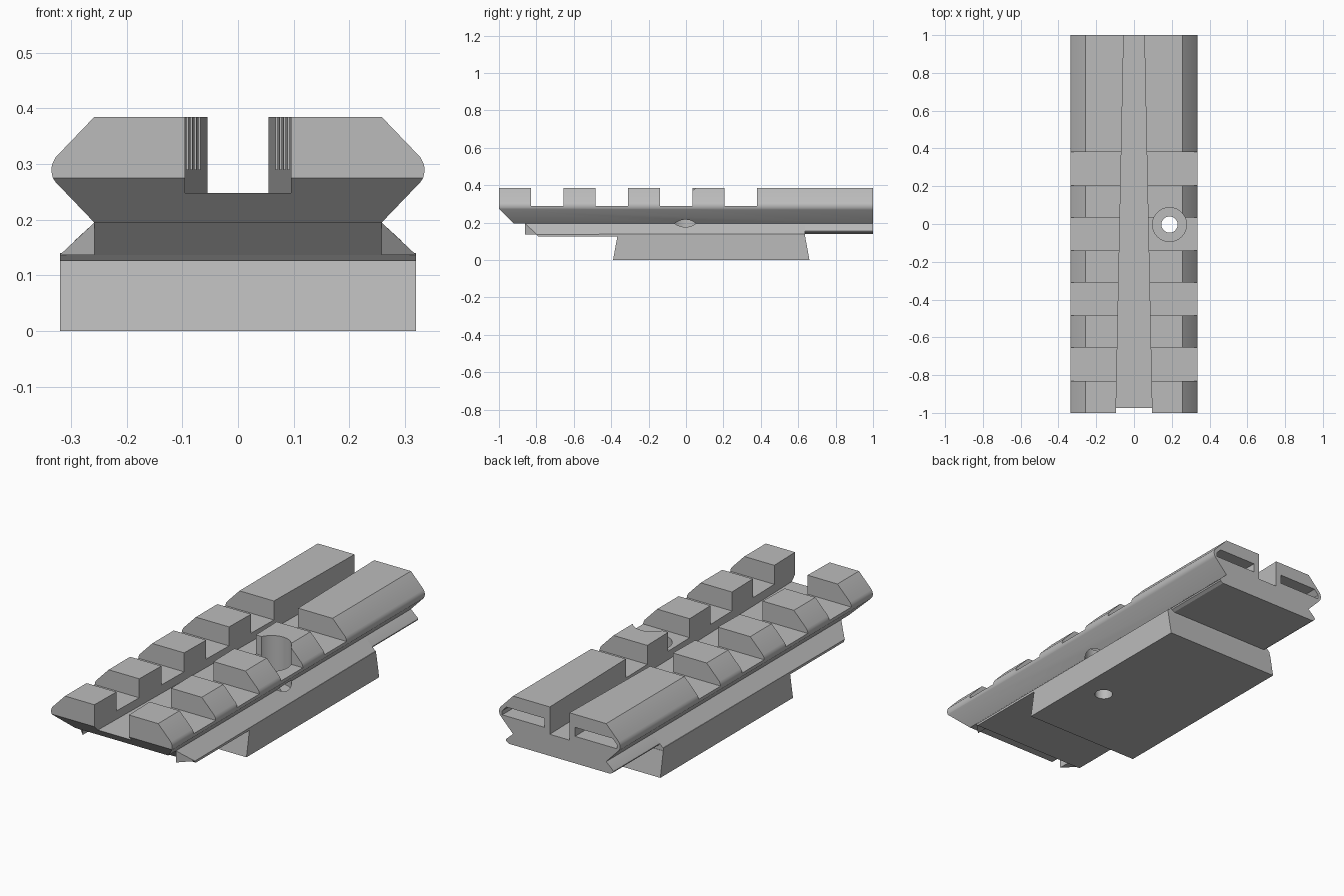
import bpy, bmesh
from math import radians

old = bpy.data.objects.get("Cube")
if old:
    bpy.data.objects.remove(old, do_unlink=True)

grey = bpy.data.materials.new("plain_grey")
grey.use_nodes = True
colour = (0.5, 0.5, 0.5, 1)
grey.diffuse_color = colour
grey.node_tree.nodes["Principled BSDF"].inputs["Base Color"].default_value = colour


def prism(name, points, axis, start, end):
    """Extrude a 2D outline along x, y or z."""
    def place(p, d):
        co = list(p)
        co.insert("xyz".index(axis), d)
        return co
    bm = bmesh.new()
    low = [bm.verts.new(place(p, start)) for p in points]
    high = [bm.verts.new(place(p, end)) for p in points]
    bm.faces.new(low)
    bm.faces.new(high)
    for i in range(len(points)):
        j = (i + 1) % len(points)
        bm.faces.new((low[i], low[j], high[j], high[i]))
    bmesh.ops.recalc_face_normals(bm, faces=bm.faces)
    mesh = bpy.data.meshes.new(name)
    bm.to_mesh(mesh)
    bm.free()
    mesh.materials.append(grey)
    obj = bpy.data.objects.new(name, mesh)
    bpy.context.collection.objects.link(obj)
    return obj


def rect(a, b, c, d):
    return [(a, c), (b, c), (b, d), (a, d)]


def cylinder(name, radius, low, high):
    bpy.ops.mesh.primitive_cylinder_add(vertices=48, radius=radius, depth=high - low,
                                        location=(0.188, -0.003, (low + high) / 2))
    obj = bpy.context.object
    obj.name = name
    obj.data.materials.append(grey)
    return obj


def cut(obj, cutters):
    for cutter in cutters:
        mod = obj.modifiers.new("cut", "BOOLEAN")
        mod.operation = "DIFFERENCE"
        mod.solver = "EXACT"
        mod.object = cutter
    bpy.context.view_layer.update()
    graph = bpy.context.evaluated_depsgraph_get()
    mesh = bpy.data.meshes.new_from_object(obj.evaluated_get(graph))
    obj.modifiers.clear()
    obj.data = mesh


# Rail body with softly rounded outer edges
half = [(0.258, 0.195), (0.328, 0.268), (0.333, 0.276), (0.335, 0.286),
        (0.335, 0.294), (0.333, 0.302), (0.328, 0.312), (0.258, 0.385)]
outline = half + [(-x, z) for x, z in reversed(half)]
rail = prism("rail", outline, "y", -1, 1)

# Cross slots between the teeth, tapered channel, nose chamfer, rear pockets
cutters = [prism("slot_cutter", rect(-0.5, 0.5, y, y + 0.175), "z", 0.29, 0.5)
           for y in (-0.83, -0.485, -0.14, 0.205)]
cutters.append(prism("channel_cutter",
                     [(-0.096, -1.02), (0.096, -1.02), (0.054, 1.02), (-0.054, 1.02)],
                     "z", 0.248, 0.5))
cutters.append(prism("nose_cutter", [(-1.1, 0.375), (-0.9, 0.175), (-1.1, 0.175)],
                     "x", -0.5, 0.5))
for side in (-1, 1):
    pocket = [(side * x, z) for x, z in
              [(0.085, 0.275), (0.318, 0.275), (0.318, 0.295), (0.295, 0.32), (0.085, 0.32)]]
    cutters.append(prism("pocket_cutter", pocket, "y", 0.88, 1.1))

# Screw hole with a counterbore
bore = [cylinder("counterbore_cutter", 0.09, 0.15, 0.5),
        cylinder("hole_cutter", 0.043, -0.1, 0.5)]
cut(rail, cutters + bore)

# Neck with a sloping front and the plate beneath it
neck = prism("neck", [(-0.86, 0.195), (1, 0.195), (1, 0.14), (0.635, 0.14), (-0.802, 0.137)],
             "x", -0.258, 0.258)
plate = prism("lower_plate", [(-0.8, 0.137), (0.635, 0.14), (0.635, 0.126), (-0.79, 0.126)],
              "x", -0.32, 0.32)
foot = prism("foot_block", [(-0.39, 0), (0.66, 0), (0.637, 0.126), (-0.367, 0.126)],
             "x", -0.32, 0.32)
parts = [rail, neck, plate, foot]

# Side flanges: mitred at the front, narrower behind the foot
for side, label in ((1, "left"), (-1, "right")):
    wide = [(0.258, 0.195), (0.32, 0.137), (0.258, 0.137)]
    slim = [(0.258, 0.195), (0.293, 0.163), (0.298, 0.156), (0.295, 0.149), (0.28, 0.14), (0.258, 0.14)]
    front = prism(label + "_flange", [(side * x, z) for x, z in wide], "y", -0.86, 0.635)
    for v in front.data.vertices:
        if v.co.y < 0:
            v.co.y += abs(v.co.x) - 0.258
    rear = prism(label + "_rear_flange", [(side * x, z) for x, z in slim], "y", 0.635, 1)
    parts += [front, rear]

for obj in (neck, plate, foot, bpy.data.objects["left_flange"]):
    cut(obj, bore)
for cutter in cutters + bore:
    bpy.data.objects.remove(cutter, do_unlink=True)

# Smooth shading on the rounded edges and bores
bpy.ops.object.select_all(action="DESELECT")
for obj in parts:
    obj.select_set(True)
bpy.context.view_layer.objects.active = rail
bpy.ops.object.shade_smooth_by_angle(angle=radians(30))
